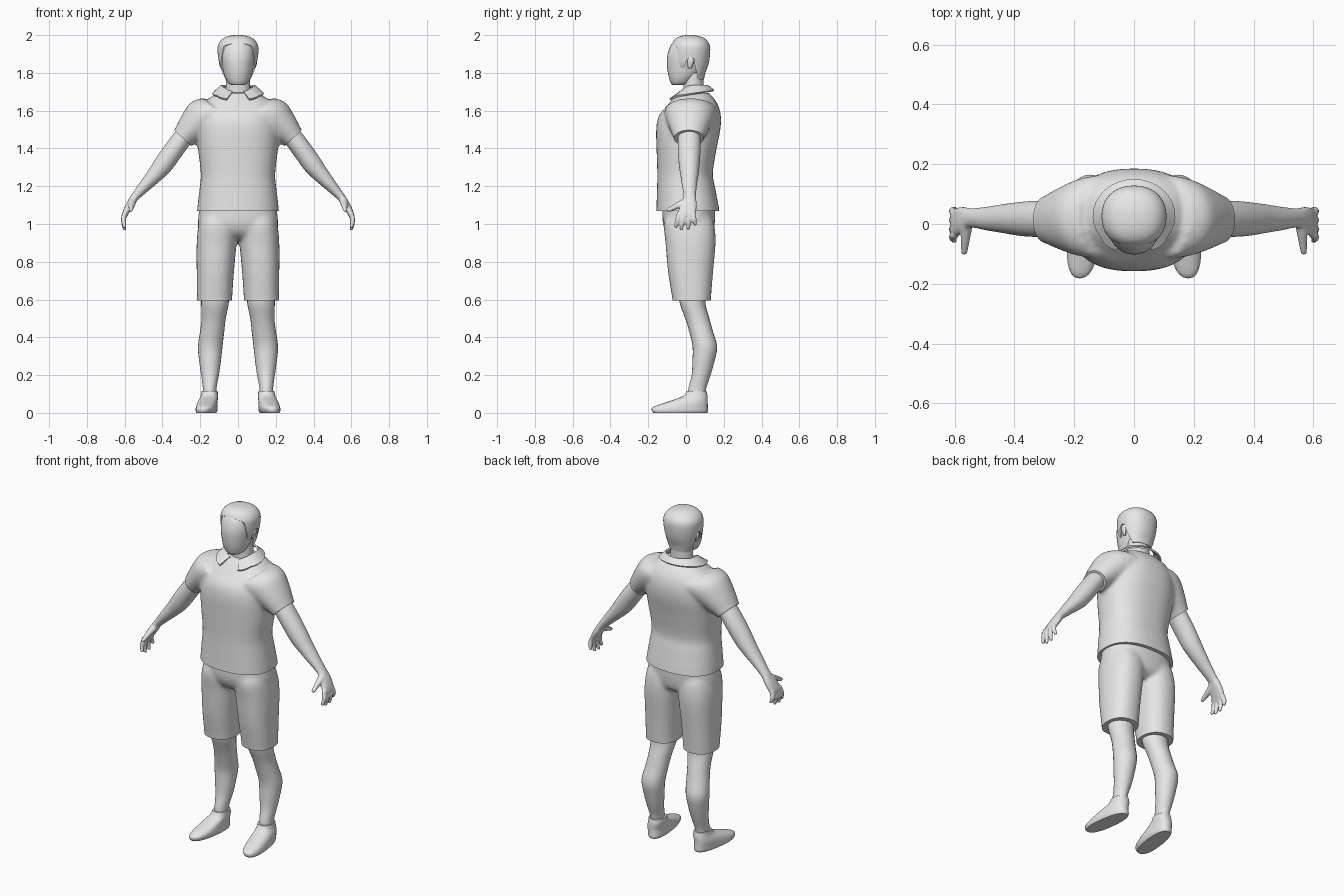
import bpy, bmesh, math
from mathutils import Vector

if "Cube" in bpy.data.objects:
    bpy.data.objects.remove(bpy.data.objects["Cube"])

GREY = bpy.data.materials.new("plain_grey")
GREY.diffuse_color = (0.8, 0.8, 0.8, 1)
GREY.use_nodes = True
GREY.node_tree.nodes["Principled BSDF"].inputs["Base Color"].default_value = GREY.diffuse_color


def loft(bm, rings, d=(0, 0, 1), n=24, p=2.0, steps=3):
    """Skin superellipse rings (x, y, z, ru, rv), eased between the given ones."""
    d = Vector(d).normalized()
    ref = Vector((0, 0, 1)) if abs(d.y) > 0.8 else Vector((0, 1, 0))
    v = (ref - d * ref.dot(d)).normalized()
    u = v.cross(d)
    pts = []
    for i in range(len(rings) - 1):
        a, b, c, e = (rings[max(i - 1, 0)], rings[i], rings[i + 1],
                      rings[min(i + 2, len(rings) - 1)])
        for s in range(steps):
            t = s / steps
            pts.append([0.5 * (2 * q + (r - o) * t + (2 * o - 5 * q + 4 * r - w) * t * t
                               + (3 * q - o - 3 * r + w) * t ** 3)
                        for o, q, r, w in zip(a, b, c, e)])
    pts.append(rings[-1])
    loops = []
    for x, y, z, ru, rv in pts:
        loop = []
        for k in range(n):
            t = 2 * math.pi * k / n
            cu = math.copysign(abs(math.cos(t)) ** (2 / p), math.cos(t))
            sv = math.copysign(abs(math.sin(t)) ** (2 / p), math.sin(t))
            loop.append(bm.verts.new(Vector((x, y, z)) + u * ru * cu + v * rv * sv))
        loops.append(loop)
    for a, b in zip(loops, loops[1:]):
        for k in range(n):
            bm.faces.new((a[k], a[(k + 1) % n], b[(k + 1) % n], b[k]))
    bm.faces.new(loops[0])
    bm.faces.new(loops[-1])


def flip(rings):
    return [(-r[0],) + tuple(r[1:]) for r in rings]


def make(name, bm):
    bmesh.ops.recalc_face_normals(bm, faces=bm.faces)
    me = bpy.data.meshes.new(name)
    bm.to_mesh(me)
    bm.free()
    ob = bpy.data.objects.new(name, me)
    bpy.context.collection.objects.link(ob)
    me.materials.append(GREY)
    return ob


def activate(ob):
    bpy.ops.object.select_all(action='DESELECT')
    ob.select_set(True)
    bpy.context.view_layer.objects.active = ob


def finish(ob, angle=40, mirror=False):
    activate(ob)
    if mirror:
        m = ob.modifiers.new("mirror", 'MIRROR')
        m.use_mirror_merge = False
        bpy.ops.object.modifier_apply(modifier=m.name)
    bpy.ops.object.shade_smooth_by_angle(angle=math.radians(angle))


def blend(ob, voxel, rounds):
    """Fuse overlapping forms into one soft skin."""
    activate(ob)
    m = ob.modifiers.new("fuse", 'REMESH')
    m.mode = 'VOXEL'
    m.voxel_size = voxel
    s = ob.modifiers.new("soften", 'SMOOTH')
    s.factor, s.iterations = 0.5, rounds
    for mod in (m, s):
        bpy.ops.object.modifier_apply(modifier=mod.name)


def trim(ob, co, no, where=lambda c: True):
    """Cut a clean hem and close it."""
    bm = bmesh.new()
    bm.from_mesh(ob.data)
    fs = [f for f in bm.faces if where(f.calc_center_median())]
    geom = list({e for f in fs for e in f.edges} | {v for f in fs for v in f.verts}) + fs
    bmesh.ops.bisect_plane(bm, geom=geom, plane_co=co, plane_no=no, clear_outer=True)
    bmesh.ops.holes_fill(bm, edges=[e for e in bm.edges if e.is_boundary], sides=0)
    bmesh.ops.recalc_face_normals(bm, faces=bm.faces)
    bm.to_mesh(ob.data)
    bm.free()


# Shirt: torso and sleeves fused, then trimmed at hem and cuffs
bm = bmesh.new()
loft(bm, [(0, .01, 1.02, .217, .168), (0, .01, 1.07, .217, .167), (0, 0, 1.2, .202, .153),
          (0, -.005, 1.27, .197, .147), (0, .003, 1.4, .212, .159), (0, .012, 1.5, .217, .17),
          (0, .02, 1.57, .207, .165), (0, .035, 1.625, .19, .137), (0, .04, 1.665, .155, .108),
          (0, .04, 1.695, .105, .08)], n=40, p=2.4)
sleeve = [(.11, .025, 1.60, .1, .14), (.17, .022, 1.57, .11, .132), (.24, .018, 1.51, .085, .105),
          (.293, .015, 1.455, .062, .08), (.33, .015, 1.415, .056, .07)]
SL = Vector((.68, 0, -.73))
loft(bm, sleeve, SL)
loft(bm, flip(sleeve), (-.68, 0, -.73))
shirt = make("shirt", bm)
blend(shirt, .011, 7)
trim(shirt, (0, 0, 1.068), (0, 0, -1))
for s in (1, -1):
    trim(shirt, (s * .293, 0, 1.455), (s * .68, 0, -.73),
         lambda c: s * c.x > .235 and c.z > 1.3)
finish(shirt)

# Shorts: hips and two legs fused, then trimmed
bm = bmesh.new()
loft(bm, [(0, .015, 1.13, .2, .14), (0, .015, 1.07, .206, .14), (0, .015, 1.0, .212, .137),
          (0, .02, .95, .19, .12), (0, .02, .92, .14, .08)], n=36, p=2.3)
leg = [(.124, .03, .55, .093, .1), (.124, .03, .6, .093, .102), (.12, .024, .75, .099, .12),
       (.113, .024, .9, .106, .133), (.105, .016, 1.0, .104, .134), (.1, .015, 1.06, .09, .11)]
loft(bm, leg, p=2.3)
loft(bm, flip(leg), p=2.3)
shorts = make("shorts", bm)
blend(shorts, .011, 6)
trim(shorts, (0, 0, .595), (0, 0, -1))
trim(shorts, (0, 0, 1.09), (0, 0, 1))
finish(shorts)

# Lower legs
bm = bmesh.new()
loft(bm, [(.122, .035, .65, .073, .075), (.122, .035, .58, .073, .068), (.129, .06, .5, .064, .064),
          (.137, .08, .43, .064, .063), (.147, .1, .35, .065, .065), (.148, .092, .27, .057, .058),
          (.148, .08, .2, .047, .05), (.15, .06, .13, .036, .047), (.15, .056, .08, .036, .046)])
finish(make("lower_legs", bm), mirror=True)

# Shoes: stacked footprints, toes turned slightly out
bm = bmesh.new()
loft(bm, [(.16, -.03, 0, .048, .143), (.16, -.032, .012, .054, .149), (.16, -.03, .03, .055, .146),
          (.16, -.005, .05, .053, .12), (.157, .025, .07, .05, .09), (.152, .05, .09, .046, .064),
          (.15, .056, .115, .042, .053)], n=28, p=2.4)
for v in bm.verts:
    v.co.x -= .12 * (v.co.y - .03) * (1 - v.co.z / .12)
finish(make("shoes", bm), mirror=True)

# Arms with hands, fingers and thumb
bm = bmesh.new()
loft(bm, [(.25, .02, 1.5, .05, .058), (.293, .017, 1.455, .052, .06), (.345, .017, 1.385, .053, .06),
          (.395, .017, 1.315, .052, .055), (.44, .018, 1.26, .043, .048),
          (.49, .018, 1.205, .033, .04), (.535, .02, 1.155, .024, .033),
          (.56, .02, 1.125, .02, .035)], (.66, 0, -.75))
loft(bm, [(.545, .02, 1.145, .02, .03), (.57, .015, 1.105, .021, .042),
          (.595, .005, 1.06, .017, .048), (.603, .002, 1.04, .014, .044)], (.45, 0, -.9), p=2.4)
for y0, y1, z1 in ((-.034, -.056, .98), (-.01, -.026, .968), (.014, .012, .97), (.036, .05, .992)):
    a, b = Vector((.598, y0, 1.06)), Vector((.6, y1, z1))
    m = (a + b) / 2 + Vector((.008, 0, 0))
    loft(bm, [(*a, .014, .014), (*m, .013, .013), (*b, .009, .009)], b - a, n=12)
a, b = Vector((.56, 0, 1.12)), Vector((.568, -.1, 1.07))
loft(bm, [(*a, .022, .02), (*((a + b) / 2), .016, .016), (*b, .01, .01)], b - a, n=12)
arms = make("arms", bm)
blend(arms, .0055, 3)
finish(arms, 60, mirror=True)

# Neck, head and ears
bm = bmesh.new()
loft(bm, [(0, .04, 1.63, .075, .06), (0, .04, 1.7, .066, .054), (0, .038, 1.8, .064, .055)])
finish(make("neck", bm))
bm = bmesh.new()
loft(bm, [(0, -.04, 1.735, .03, .03), (0, -.03, 1.745, .05, .05), (0, -.015, 1.78, .07, .077),
          (0, .0, 1.83, .083, .1), (0, .004, 1.88, .09, .105), (0, .012, 1.93, .09, .1),
          (0, .015, 1.965, .075, .08), (0, .015, 1.985, .03, .04)], n=32, p=2.1)
finish(make("head", bm), 60)
bm = bmesh.new()
loft(bm, [(.084, .02, 1.822, .006, .008), (.09, .022, 1.84, .008, .014),
          (.093, .025, 1.865, .009, .018), (.092, .025, 1.885, .006, .012)], n=12)
finish(make("ears", bm), 60, mirror=True)

# Hair: cap with the face and ear opening cut from the side
bm = bmesh.new()
loft(bm, [(0, .045, 1.765, .068, .05), (0, .035, 1.8, .085, .068), (0, .022, 1.85, .1, .098),
          (0, .025, 1.91, .108, .103), (0, .025, 1.95, .105, .1), (0, .023, 1.98, .082, .08),
          (0, .02, 1.995, .05, .048), (0, .02, 2.0, .02, .02)], n=40, p=2.2)
hair = make("hair", bm)
bm = bmesh.new()
side = [(-.2, 1.95), (-.07, 1.955), (-.052, 1.94), (-.04, 1.88), (-.03, 1.83), (-.008, 1.822),
        (0, 1.86), (.02, 1.885), (.042, 1.875), (.048, 1.83), (.062, 1.78), (.062, 1.7), (-.2, 1.7)]
f = bm.faces.new([bm.verts.new((-.2, y, z)) for y, z in side])
r = bmesh.ops.extrude_face_region(bm, geom=[f])
bmesh.ops.translate(bm, vec=(.4, 0, 0), verts=[v for v in r["geom"] if isinstance(v, bmesh.types.BMVert)])
cutter = make("hair_cutter", bm)
cutter.hide_render = True
activate(hair)
m = hair.modifiers.new("hairline", 'BOOLEAN')
m.operation, m.object, m.solver = 'DIFFERENCE', cutter, 'EXACT'
bpy.ops.object.modifier_apply(modifier=m.name)
bpy.data.objects.remove(cutter)
finish(hair)

# Collar: folded band open at the front with two points
bm = bmesh.new()
N, gap, prev = 28, math.radians(20), None
for k in range(N + 1):
    t = -math.pi / 2 + gap + (2 * math.pi - 2 * gap) * k / N
    c, s = math.cos(t), math.sin(t)
    tip = max(0, 1 - min(k, N - k) / 3)
    yb = .027 + .12 * s
    top = bm.verts.new((.088 * c, .04 + .075 * s, 1.732 - .04 * max(0, -s) ** 2))
    low = bm.verts.new(((.135 + .04 * tip) * c, yb, 1.688 + .15 * (yb - .03) - .012 * tip))
    if prev:
        bm.faces.new((prev[0], top, low, prev[1]))
    prev = (top, low)
collar = make("collar", bm)
activate(collar)
m = collar.modifiers.new("thickness", 'SOLIDIFY')
m.thickness, m.offset = .01, 0
bpy.ops.object.modifier_apply(modifier=m.name)
finish(collar)
